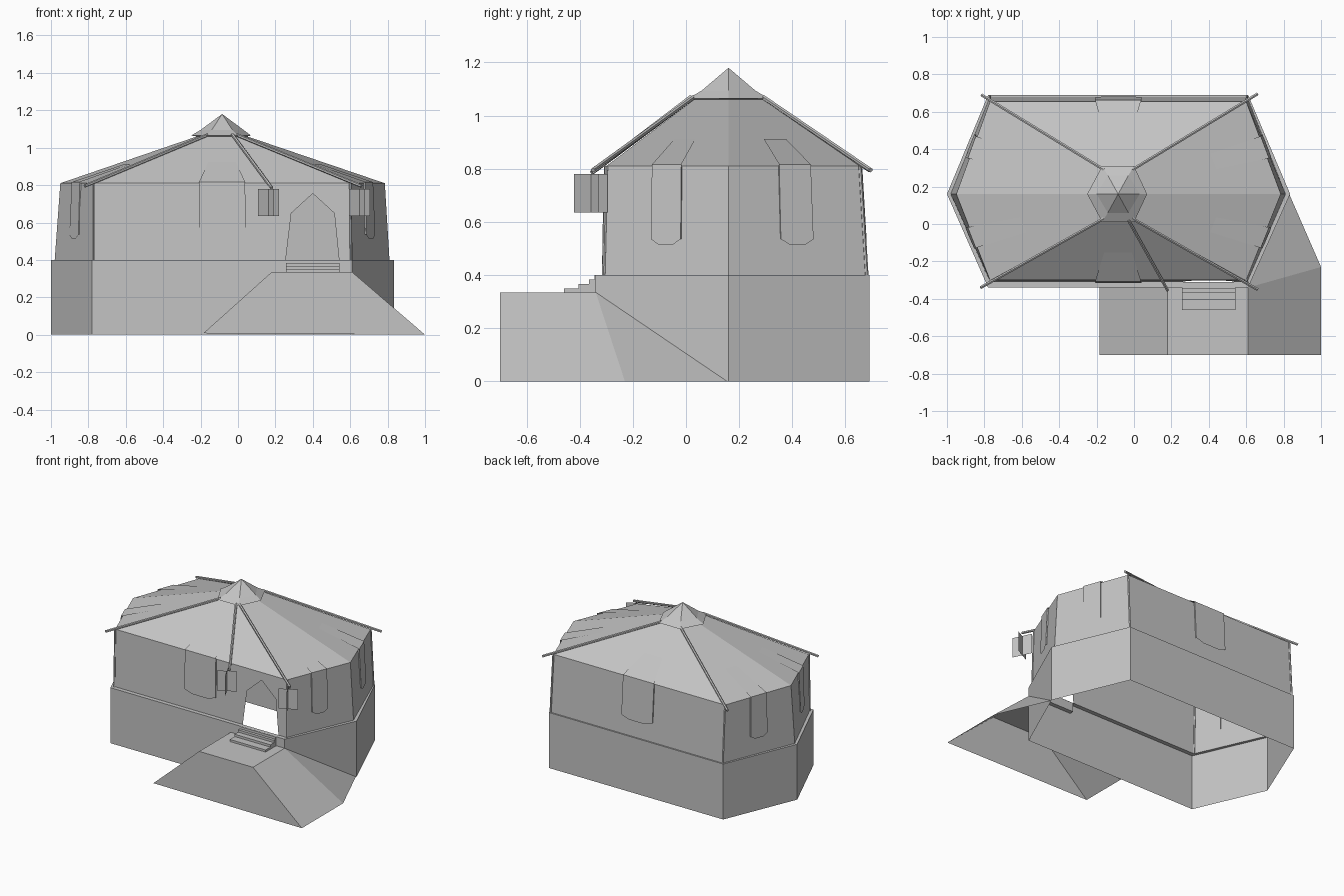
import bpy
from mathutils import Vector

old = bpy.data.objects.get("Cube")
if old:
    bpy.data.objects.remove(old, do_unlink=True)

canvas = bpy.data.materials.new("plain_grey")
canvas.use_nodes = True
GREY = (0.55, 0.55, 0.55, 1)
canvas.diffuse_color = GREY
canvas.node_tree.nodes["Principled BSDF"].inputs["Base Color"].default_value = GREY

AXIS = Vector((-0.085, 0.16, 0.6))


def make(name, verts, faces):
    mesh = bpy.data.meshes.new(name)
    mesh.from_pydata([tuple(v) for v in verts], [], faces)
    mesh.materials.append(canvas)
    obj = bpy.data.objects.new(name, mesh)
    bpy.context.collection.objects.link(obj)
    return obj


def ring(left, right, x0, x1, y0, y1, z):
    """Stretched hexagon, counter-clockwise from the front left corner."""
    flat = [(x0, y0), (x1, y0), (right, 0.16), (x1, y1), (x0, y1), (left, 0.16)]
    return [Vector((x, y, z)) for x, y in flat]


def loft(name, rings, skip=(), closed_top=False):
    """Join hexagon rings with quads, leaving out the listed faces."""
    verts = [v for r in rings for v in r]
    faces = []
    for k in range(len(rings) - 1):
        for i in range(6):
            if (k, i) not in skip:
                a, b = k * 6 + i, k * 6 + (i + 1) % 6
                faces.append((a, b, b + 6, a + 6))
    if closed_top:
        n = len(verts)
        faces.append(tuple(range(n - 6, n)))
    return make(name, verts, faces)


def pole(name, a, b, radius=0.01, sides=6):
    a, b = Vector(a), Vector(b)
    bpy.ops.mesh.primitive_cylinder_add(vertices=sides, radius=radius,
                                        depth=(b - a).length, location=(a + b) / 2)
    obj = bpy.context.object
    obj.name = name
    obj.rotation_euler = (b - a).to_track_quat('Z', 'Y').to_euler()
    obj.data.materials.append(canvas)
    return obj


# Main hexagon outlines, from the ground up
ground = ring(-1, 0.835, -0.78, 0.61, -0.34, 0.69, 0)
base_top = [v + Vector((0, 0, 0.4)) for v in ground]
wall_foot = ring(-0.98, 0.81, -0.77, 0.605, -0.31, 0.68, 0.4)
eave = ring(-0.95, 0.785, -0.77, 0.60, -0.30, 0.655, 0.81)
crown = ring(-0.22, 0.05, -0.16, -0.01, 0.03, 0.29, 1.06)

# Hollow base with a narrow ledge
loft("base", [ground, base_top, wall_foot])

# Canvas walls; the front one is built separately around the doorway
loft("walls", [wall_foot, eave], skip={(0, 0)})
door = [(0.255, 0.4), (0.285, 0.65), (0.4, 0.755), (0.515, 0.65), (0.54, 0.4)]
outline = [(-0.77, 0.4)] + door + [(0.605, 0.4), (0.6, 0.81), (-0.77, 0.81)]
front = [(x, -0.31 + (z - 0.4) / 41, z) for x, z in outline]
make("front_wall", front, [tuple(range(len(front)))])

# Roof and its pointed cap
loft("roof", [eave, crown])
brim = ring(-0.25, 0.07, -0.17, 0, 0.01, 0.31, 1.065)
collar = ring(-0.20, 0.03, -0.14, -0.03, 0.06, 0.26, 1.095)
apex = [Vector((-0.085, 0.16, 1.18))] * 6
cap = loft("roof_cap", [crown, brim, collar])
make("cap_point", collar + apex[:1], [(i, (i + 1) % 6, 6) for i in range(6)])


# Flaps hanging over the eave on every side
def flap(name, side, u0, u1, reach):
    j = (side + 1) % 6
    um = (u0 + u1) / 2

    def wall(u, v):
        return wall_foot[side].lerp(wall_foot[j], u).lerp(eave[side].lerp(eave[j], u), v)

    def roof(u, t):
        return eave[side].lerp(eave[j], u).lerp(crown[side].lerp(crown[j], u), t)

    edge = eave[j] - eave[side]
    out = Vector((edge.y, -edge.x, 0)).normalized() * 0.008
    lift = out + Vector((0, 0, 0.006))
    q = (u1 - u0) / 4
    pts = [wall(u0, 0.33), wall(um - q, 0.28), wall(um + q, 0.28), wall(u1, 0.33)]
    verts = [p + out for p in pts]
    verts += [wall(u1, 1) + lift, wall(u0, 1) + lift]
    verts += [roof(u1, reach) + Vector((0, 0, 0.002)),
              roof(u0, reach) + Vector((0, 0, 0.002))]
    # thin side strips close the flap against the wall
    verts += [wall(u0, 0.33), wall(u1, 0.33), wall(u1, 1), wall(u0, 1)]
    make(name, verts, [(0, 1, 2, 3, 4, 5), (5, 4, 6, 7), (8, 0, 5, 11), (3, 9, 10, 4)])


for side, label in enumerate(["front", "front_left", "back_left",
                              "back", "back_right", "front_right"]):
    if side in (0, 3):
        flap(label + "_flap", side, 0.41, 0.59, 0.45)
    else:
        flap(label + "_flap", side, 0.38, 0.62, 0.4)

# Corner posts and ridge poles running past the eaves
tips = {0: (-0.82, -0.34), 1: (0.66, -0.35), 3: (0.66, 0.695), 4: (-0.815, 0.69)}
for i, (x, y) in tips.items():
    pole("corner_post", wall_foot[i], eave[i], 0.007)
    pole("ridge_pole", crown[i] + Vector((0, 0, 0.01)), (x, y, 0.795), 0.009)
pole("lantern_pole", (-0.03, 0.02, 1.07), (0.18, -0.355, 0.785), 0.009)

# Lanterns made of two crossed panels
for cx in (0.163, 0.65):
    verts, faces = [], []
    for dx, dy in ((0.057, 0.03), (-0.03, 0.063)):
        n = len(verts)
        for s, z in ((-1, 0.635), (1, 0.635), (1, 0.78), (-1, 0.78)):
            verts.append((cx + s * dx, -0.358 + s * dy, z))
        faces.append((n, n + 1, n + 2, n + 3))
    make("lantern", verts, faces)

# Earth ramp in front of the door, open underneath
H = 0.335
ramp = [(-0.185, -0.7, 0.008), (0.18, -0.7, H), (0.61, -0.7, H), (1, -0.7, 0),
        (-0.185, -0.34, 0.008), (0.18, -0.34, H), (0.61, -0.34, H),
        (1, -0.23, 0), (0.83, 0.16, 0)]
make("ramp", ramp, [(0, 3, 2, 1), (0, 1, 5, 4), (1, 2, 6, 5),
                    (2, 3, 7, 6), (6, 7, 8)])

# Steps up to the doorway
for k, y in enumerate((-0.46, -0.405, -0.365, -0.345)):
    top = 0.35 + 0.0165 * k
    bpy.ops.mesh.primitive_cube_add(size=1, location=(0.4, (y - 0.31) / 2, (H + top) / 2))
    step = bpy.context.object
    step.name = "step"
    step.scale = (0.285, -0.31 - y, top - H)
    step.data.materials.append(canvas)
